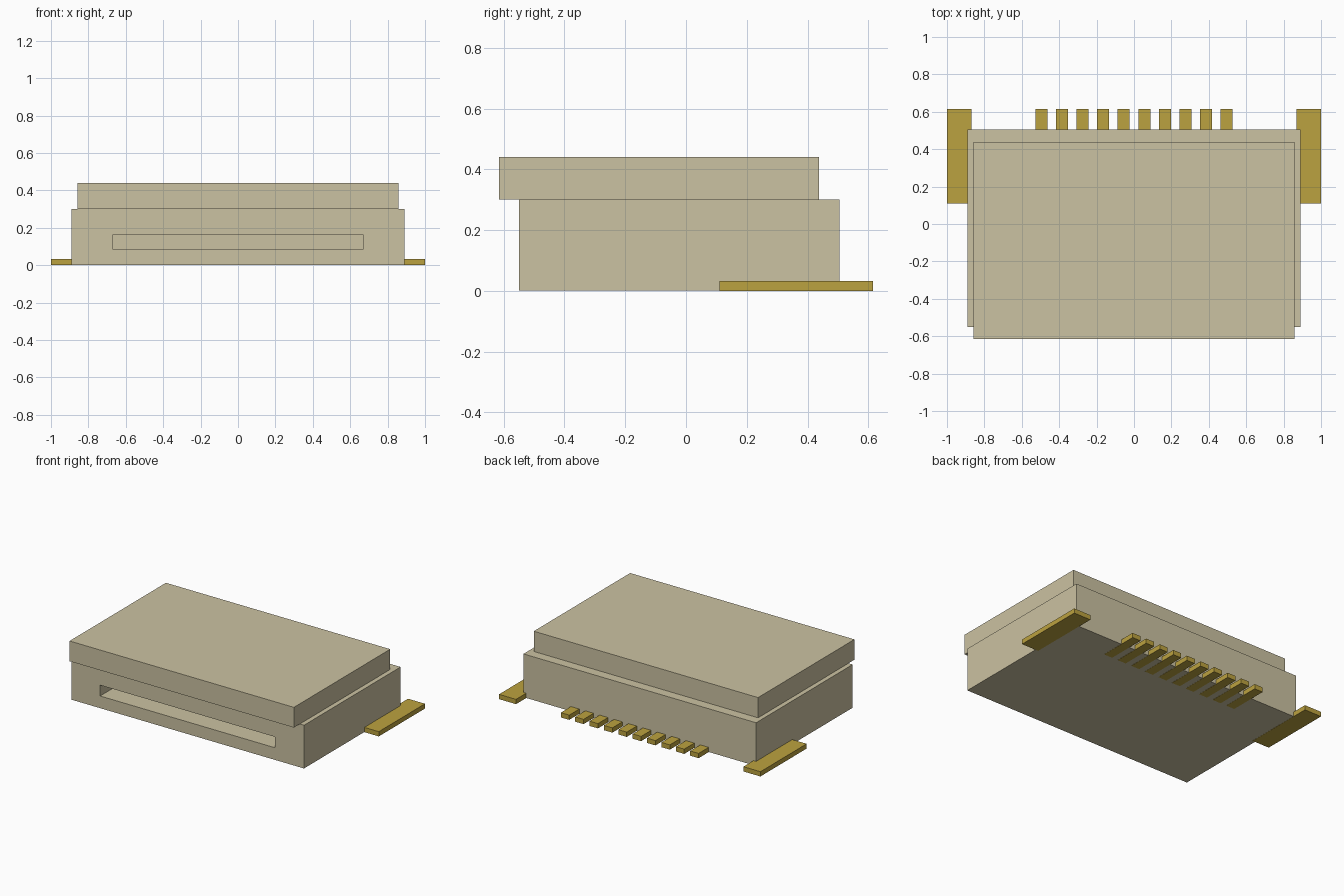
import bpy

default = bpy.data.objects.get("Cube")
if default:
    bpy.data.objects.remove(default, do_unlink=True)


def make_material(name, color):
    mat = bpy.data.materials.new(name)
    mat.use_nodes = True
    mat.diffuse_color = color
    mat.node_tree.nodes["Principled BSDF"].inputs["Base Color"].default_value = color
    return mat


beige = make_material("beige plastic", (0.6, 0.54, 0.36, 1))
gold = make_material("gold metal", (0.5, 0.36, 0.05, 1))


def box(name, low, high, mat):
    """Axis-aligned box between two opposite corners."""
    bpy.ops.mesh.primitive_cube_add(size=1)
    obj = bpy.context.object
    obj.name = name
    for v in obj.data.vertices:
        v.co = [b if c > 0 else a for a, b, c in zip(low, high, v.co)]
    obj.data.materials.append(mat)
    return obj


# Housing, a hair above the contact plane so the metal shows underneath
housing = box("housing", (-0.89, -0.55, 0.001), (0.89, 0.505, 0.3), beige)

# Cable slot cut into the front of the housing
cutter = box("slot_cutter", (-0.67, -0.65, 0.085), (0.67, 0.2, 0.16), beige)
slot = housing.modifiers.new("cable slot", "BOOLEAN")
slot.operation = "DIFFERENCE"
slot.solver = "EXACT"
slot.object = cutter
bpy.context.view_layer.objects.active = housing
bpy.ops.object.modifier_apply(modifier=slot.name)
bpy.data.objects.remove(cutter, do_unlink=True)

# Locking lid, shifted forward over the housing
box("lid", (-0.858, -0.615, 0.3), (0.858, 0.438, 0.44), beige)

# Mounting tabs on both sides
box("left_mounting_tab", (0.87, 0.11, 0), (1, 0.615, 0.033), gold)
box("right_mounting_tab", (-1, 0.11, 0), (-0.87, 0.615, 0.033), gold)

# Row of contact pins along the back
PINS, PITCH, HALF = 10, 0.11, 0.032
for i in range(PINS):
    x = (i - (PINS - 1) / 2) * PITCH
    box(f"contact_pin_{i + 1}", (x - HALF, 0.34, 0), (x + HALF, 0.615, 0.033), gold)
